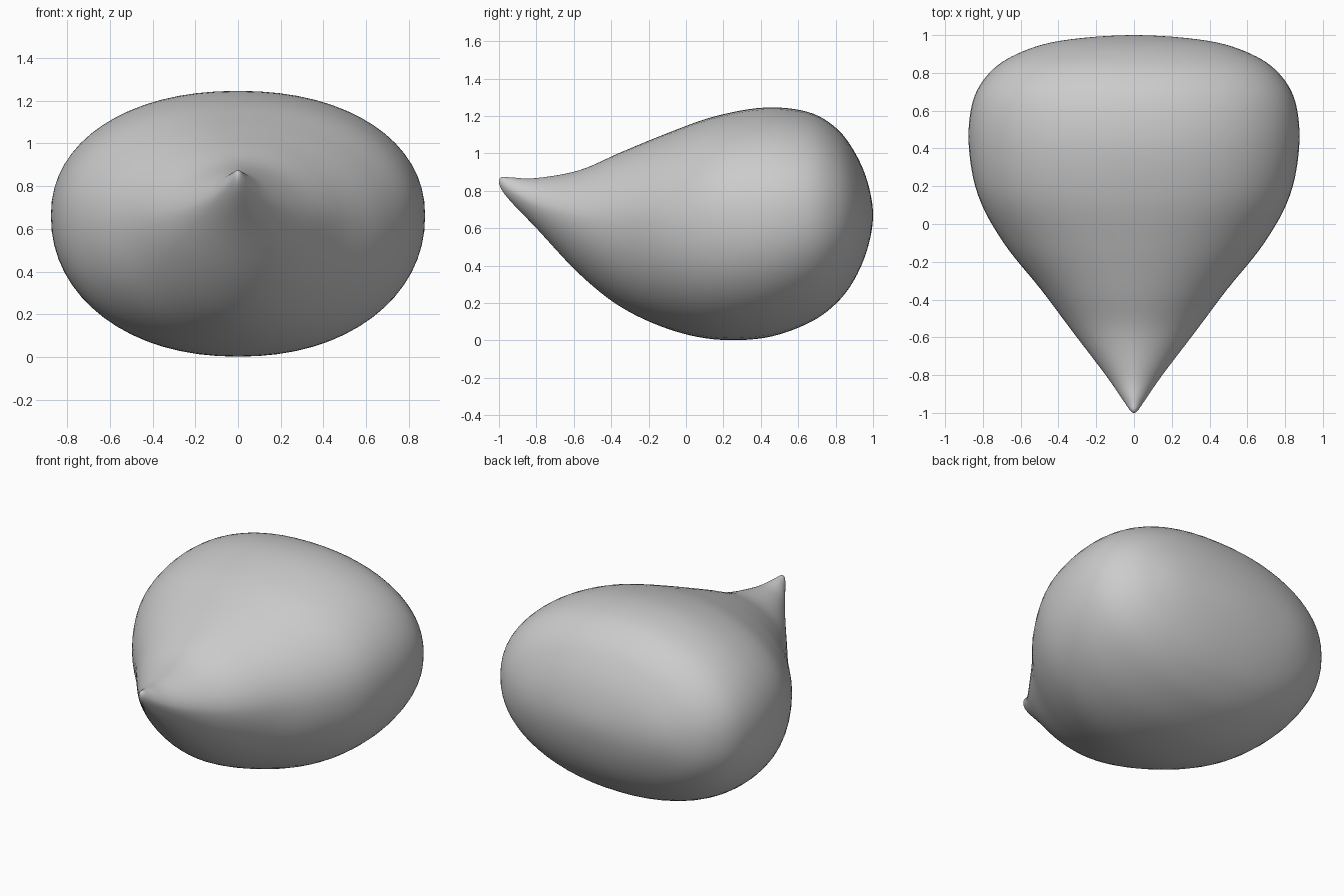
import bpy, bmesh, math

if "Cube" in bpy.data.objects:
    bpy.data.objects.remove(bpy.data.objects["Cube"])

# Cross-section stations, tip to back: y, half width, top z, bottom z, widest z, roundness
STATIONS = [
    (-1.00, 0.00, 0.850, 0.850, 0.85, 1.9),
    (-0.985, 0.022, 0.874, 0.805, 0.84, 1.9),
    (-0.93, 0.06, 0.871, 0.735, 0.80, 1.8),
    (-0.80, 0.15, 0.868, 0.600, 0.73, 1.8),
    (-0.57, 0.325, 0.910, 0.355, 0.66, 1.85),
    (-0.35, 0.49, 1.005, 0.180, 0.64, 1.95),
    (-0.10, 0.69, 1.108, 0.063, 0.63, 2.05),
    (0.15, 0.825, 1.197, 0.006, 0.65, 2.15),
    (0.42, 0.875, 1.245, 0.014, 0.66, 2.15),
    (0.65, 0.853, 1.222, 0.090, 0.67, 2.15),
    (0.80, 0.765, 1.138, 0.195, 0.67, 2.15),
    (0.90, 0.620, 1.010, 0.325, 0.67, 2.1),
    (0.97, 0.390, 0.850, 0.490, 0.67, 2.0),
    (1.00, 0.00, 0.670, 0.670, 0.67, 2.0),
]
SIDES, STEPS = 64, 6


def mirrored(s):
    # continues the outline past a closed end so the end is rounded
    return (s[0], -s[1], s[3], s[2], s[4], s[5])


def spline(a, b, c, d, t):
    return [0.5 * (2 * q + (r - p) * t + (2 * p - 5 * q + 4 * r - s) * t * t
                   + (3 * q - p - 3 * r + s) * t ** 3)
            for p, q, r, s in zip(a, b, c, d)]


def power(v, n):
    return math.copysign(abs(v) ** (2 / n), v)


def ring(bm, s):
    y, w, top, low, mid, n = s
    verts = []
    for i in range(SIDES):
        a = 2 * math.pi * i / SIDES
        h = top - mid if math.sin(a) > 0 else mid - low
        verts.append(bm.verts.new((w * power(math.cos(a), n), y,
                                   mid + h * power(math.sin(a), n))))
    return verts


# Smooth drop body lofted through the stations
bm = bmesh.new()
pts = [mirrored(STATIONS[1])] + STATIONS + [mirrored(STATIONS[-2])]
rings = []
for k in range(1, len(pts) - 2):
    for j in range(STEPS):
        if k > 1 or j > 0:
            rings.append(ring(bm, spline(*pts[k - 1:k + 3], j / STEPS)))
for r0, r1 in zip(rings, rings[1:]):
    for i in range(SIDES):
        j = (i + 1) % SIDES
        bm.faces.new((r0[i], r0[j], r1[j], r1[i]))

# Close the pointed tip and the rounded back
for end, s in ((rings[0], STATIONS[0]), (rings[-1], STATIONS[-1])):
    pole = bm.verts.new((0, s[0], s[4]))
    for i in range(SIDES):
        bm.faces.new((end[i], end[(i + 1) % SIDES], pole))
bmesh.ops.recalc_face_normals(bm, faces=bm.faces)

mesh = bpy.data.meshes.new("drop_body")
bm.to_mesh(mesh)
bm.free()
mesh.shade_smooth()
body = bpy.data.objects.new("drop_body", mesh)
bpy.context.collection.objects.link(body)
